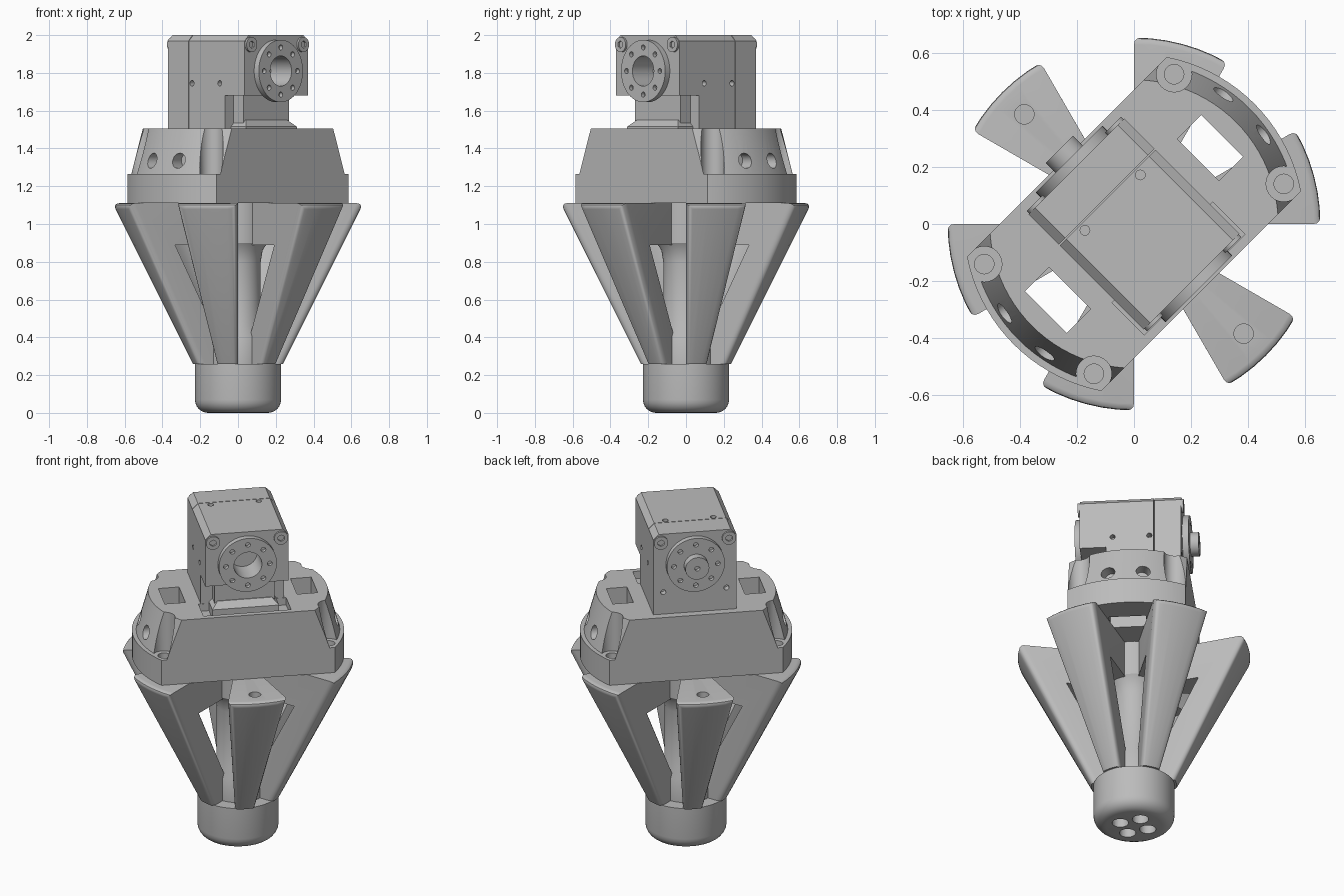
import bpy, bmesh
from math import sin, cos, pi, radians, hypot
from mathutils import Matrix

if "Cube" in bpy.data.objects:
    bpy.data.objects.remove(bpy.data.objects["Cube"])

GREY = bpy.data.materials.new("machined grey")
GREY.use_nodes = True
GREY.diffuse_color = (0.5, 0.5, 0.5, 1)
GREY.node_tree.nodes["Principled BSDF"].inputs["Base Color"].default_value = (0.5, 0.5, 0.5, 1)
parts = []


def finish(bm, name, keep=True):
    bmesh.ops.remove_doubles(bm, verts=bm.verts, dist=1e-5)
    bmesh.ops.recalc_face_normals(bm, faces=bm.faces)
    mesh = bpy.data.meshes.new(name)
    bm.to_mesh(mesh)
    bm.free()
    ob = bpy.data.objects.new(name, mesh)
    bpy.context.collection.objects.link(ob)
    mesh.materials.append(GREY)
    if keep:
        parts.append(ob)
    return ob


def box_bm(x0, x1, y0, y1, z0, z1):
    bm = bmesh.new()
    mat = Matrix.Translation(((x0 + x1) / 2, (y0 + y1) / 2, (z0 + z1) / 2))
    bmesh.ops.create_cube(bm, size=1, matrix=mat @ Matrix.Diagonal((x1 - x0, y1 - y0, z1 - z0, 1)))
    return bm


def cyl(name, r, length, pos, axis="Z", turn=0.0, keep=True, seg=32):
    """Cylinder centred on pos; turn swings an X-axis cylinder about z."""
    bm = bmesh.new()
    rot = Matrix.Rotation(turn, 4, "Z")
    if axis == "X":
        rot = rot @ Matrix.Rotation(pi / 2, 4, "Y")
    elif axis == "Y":
        rot = Matrix.Rotation(pi / 2, 4, "X")
    bmesh.ops.create_cone(bm, cap_ends=True, segments=seg, radius1=r, radius2=r, depth=length,
                          matrix=Matrix.Translation(pos) @ rot)
    return finish(bm, name, keep)


def lathe_bm(profile, a0=0.0, a1=2 * pi, steps=64):
    """Sweep a closed (r, z) outline about z; cap the ends when partial."""
    bm = bmesh.new()
    full = a1 - a0 > 6.28
    rings = []
    for i in range(steps if full else steps + 1):
        a = a0 + (a1 - a0) * i / steps
        rings.append([bm.verts.new((r * cos(a), r * sin(a), z)) for r, z in profile])
    n = len(profile)
    for i in range(steps):
        p, q = rings[i], rings[(i + 1) % len(rings)]
        for j in range(n):
            k = (j + 1) % n
            if profile[j][0] or profile[k][0]:
                bm.faces.new((p[j], q[j], q[k], p[k]))
    if not full:
        bm.faces.new(rings[0])
        bm.faces.new(rings[-1])
    bmesh.ops.remove_doubles(bm, verts=bm.verts, dist=1e-5)
    bmesh.ops.dissolve_degenerate(bm, edges=bm.edges, dist=1e-6)
    bmesh.ops.recalc_face_normals(bm, faces=bm.faces)
    return bm


def boolean(ob, cutters, op="DIFFERENCE"):
    for c in cutters:
        m = ob.modifiers.new("cut", "BOOLEAN")
        m.operation, m.solver, m.object = op, "EXACT", c
    deps = bpy.context.evaluated_depsgraph_get()
    mesh = bpy.data.meshes.new_from_object(ob.evaluated_get(deps))
    ob.modifiers.clear()
    ob.data = mesh
    for c in cutters:
        bpy.data.objects.remove(c)


# Rounded foot with four holes underneath
arc = [(0.158 + 0.07 * sin(t * pi / 12), 0.07 - 0.07 * cos(t * pi / 12)) for t in range(7)]
foot = finish(lathe_bm([(0, 0)] + arc + [(0.228, 0.26), (0, 0.26)]), "foot")
boolean(foot, [cyl("cut", 0.046, 0.2, (0.085 * cos(a), 0.085 * sin(a), 0.02), keep=False)
               for a in [radians(30 + 90 * k) for k in range(4)]])

# Central column
finish(lathe_bm([(0, 0.25), (0.15, 0.25), (0.15, 0.4), (0.12, 0.46), (0.12, 0.8),
                 (0.13, 0.86), (0.155, 0.9), (0.155, 1.11), (0, 1.11)]), "column")

# Six flared legs, each with a tapered window and a bolt hole
TOP_R, LOW_R, LOW_Z, TOP_Z, BOLT_R = 0.665, 0.24, 0.26, 1.11, 0.543
leg_outline = [(0.1, LOW_Z), (LOW_R, LOW_Z), (TOP_R, TOP_Z), (0.1, TOP_Z),
               (0.1, 0.89), (0.385, 0.89), (0.14, 0.43), (0.1, 0.42)]


def on_outside(v):
    line = LOW_R + (TOP_R - LOW_R) * (v.co.z - LOW_Z) / (TOP_Z - LOW_Z)
    return hypot(v.co.x, v.co.y) > line - 0.002


for k in range(6):
    a = radians(-90 + 60 * k)
    bm = lathe_bm(leg_outline, a - pi / 12, a + pi / 12, 6)
    rim = [e for e in bm.edges if all(on_outside(v) for v in e.verts)
           and max(v.co.z for v in e.verts) > 1 and e.calc_face_angle(0) > 0.6]
    bmesh.ops.bevel(bm, geom=rim, offset=0.035, segments=4, profile=0.5, affect="EDGES")
    leg = finish(bm, f"leg_{k + 1}")
    boolean(leg, [cyl("cut", 0.034, 0.24, (BOLT_R * cos(a), BOLT_R * sin(a), TOP_Z), keep=False)])

# Collar: flanged cone trimmed to a slab, with windows, bolt seats and side holes
collar = finish(lathe_bm([(0, 1.11), (0.596, 1.11), (0.596, 1.265), (0.572, 1.265),
                          (0.505, 1.505), (0, 1.505)], steps=96), "collar")
boolean(collar, [finish(box_bm(-1, 1, -0.333, 0.333, 1, 1.7), "cut", False)], "INTERSECT")
cuts = [finish(box_bm(-0.25, 0.25, -0.3, -0.14, 1.46, 1.6), "cut", False)]
for s in (-1, 1):
    x0, x1 = sorted((s * 0.318, s * 0.436))
    cuts.append(finish(box_bm(x0, x1, -0.104, 0.104, 1, 1.7), "cut", False))
    for t in (-1, 1):
        x, y = s * BOLT_R * cos(pi / 6), t * BOLT_R * sin(pi / 6)
        cuts.append(cyl("cut", 0.062, 0.4, (x, y, 1.465), keep=False))
        cuts.append(cyl("cut", 0.034, 0.5, (x, y, 1.2), keep=False))
        a = radians(10.4 * t) + (pi if s < 0 else 0)
        cuts.append(cyl("cut", 0.04, 0.2, (0.57 * cos(a), 0.57 * sin(a), 1.335), "X", a, False))
boolean(collar, cuts)

# Head: overhanging main housing and a rear plate, with chamfered top edges
HX, HY, SEAM, AXIS_Z = 0.237, 0.286, 0.133, 1.81


def housing(name, y0, y1):
    bm = box_bm(-HX, HX, y0, y1, 1.5, 2)
    long_edges = [e for e in bm.edges if all(v.co.z > 1.99 for v in e.verts)
                  and abs(e.verts[0].co.y - e.verts[1].co.y) > 0.01]
    bmesh.ops.bevel(bm, geom=long_edges, offset=0.032, segments=1, affect="EDGES")
    return finish(bm, name)


main = housing("head_housing", -HY, SEAM - 0.002)
rear = housing("head_rear_plate", SEAM + 0.002, HY)
cuts = [finish(box_bm(-1, 1, -1, -0.138, 1.3, 1.68), "cut", False),
        cyl("cut", 0.08, 0.24, (0, -HY, AXIS_Z), "Y", keep=False)]
for s in (-1, 1):
    cuts.append(cyl("cut", 0.017, 0.1, (s * 0.137, 0.106, 2), keep=False, seg=16))
    for y in (-0.1, 0.107):
        cuts.append(cyl("cut", 0.015, 0.08, (s * HX, y, 1.745), "X", keep=False, seg=16))
boolean(main, cuts)
boolean(rear, [cyl("cut", 0.015, 0.08, (s * 0.18, HY, 1.64), "Y", keep=False, seg=16)
               for s in (-1, 1)])

# Neck block and stepped base under the overhang
finish(box_bm(-0.17, 0.17, -0.21, -0.1, 1.45, 1.69), "neck_block")
bm = box_bm(-0.19, 0.19, -0.25, -0.1, 1.45, 1.55)
bmesh.ops.bevel(bm, geom=[e for e in bm.edges if all(v.co.z > 1.54 for v in e.verts)],
                offset=0.035, segments=1, affect="EDGES")
finish(bm, "neck_base")

# Output discs on both ends, each with a ring of eight holes, and corner screws
for name, s in (("front", -1), ("rear", 1)):
    y = s * (HY + 0.017)
    disc = cyl(name + "_disc", 0.165, 0.036, (0, y, AXIS_Z), "Y", seg=64)
    cuts = [cyl("cut", 0.014, 0.04, (0.125 * cos(k * pi / 4), y + s * 0.015, AXIS_Z + 0.125 * sin(k * pi / 4)),
                "Y", keep=False, seg=16) for k in range(8)]
    if s < 0:
        cuts.append(cyl("cut", 0.08, 0.1, (0, y, AXIS_Z), "Y", keep=False))
    boolean(disc, cuts)
    for t, side in ((-1, "right"), (1, "left")):
        pos = (t * 0.194, s * HY, 1.95)
        screw = cyl(f"{name}_{side}_screw", 0.04, 0.024, pos, "Y")
        boolean(screw, [cyl("cut", 0.02, 0.03, (pos[0], s * (HY + 0.012), 1.95), "Y", keep=False, seg=6)])
boss = cyl("rear_boss", 0.068, 0.06, (0, HY + 0.053, AXIS_Z), "Y")
boolean(boss, [cyl("cut", 0.015, 0.04, (0, HY + 0.08, AXIS_Z), "Y", keep=False, seg=16)])

# Turn everything an eighth of a circle and smooth the curved faces
for ob in bpy.context.selected_objects:
    ob.select_set(False)
for ob in parts:
    ob.data.transform(Matrix.Rotation(pi / 4, 4, "Z"))
    ob.select_set(True)
bpy.context.view_layer.objects.active = parts[0]
bpy.ops.object.shade_smooth_by_angle(angle=radians(30))
